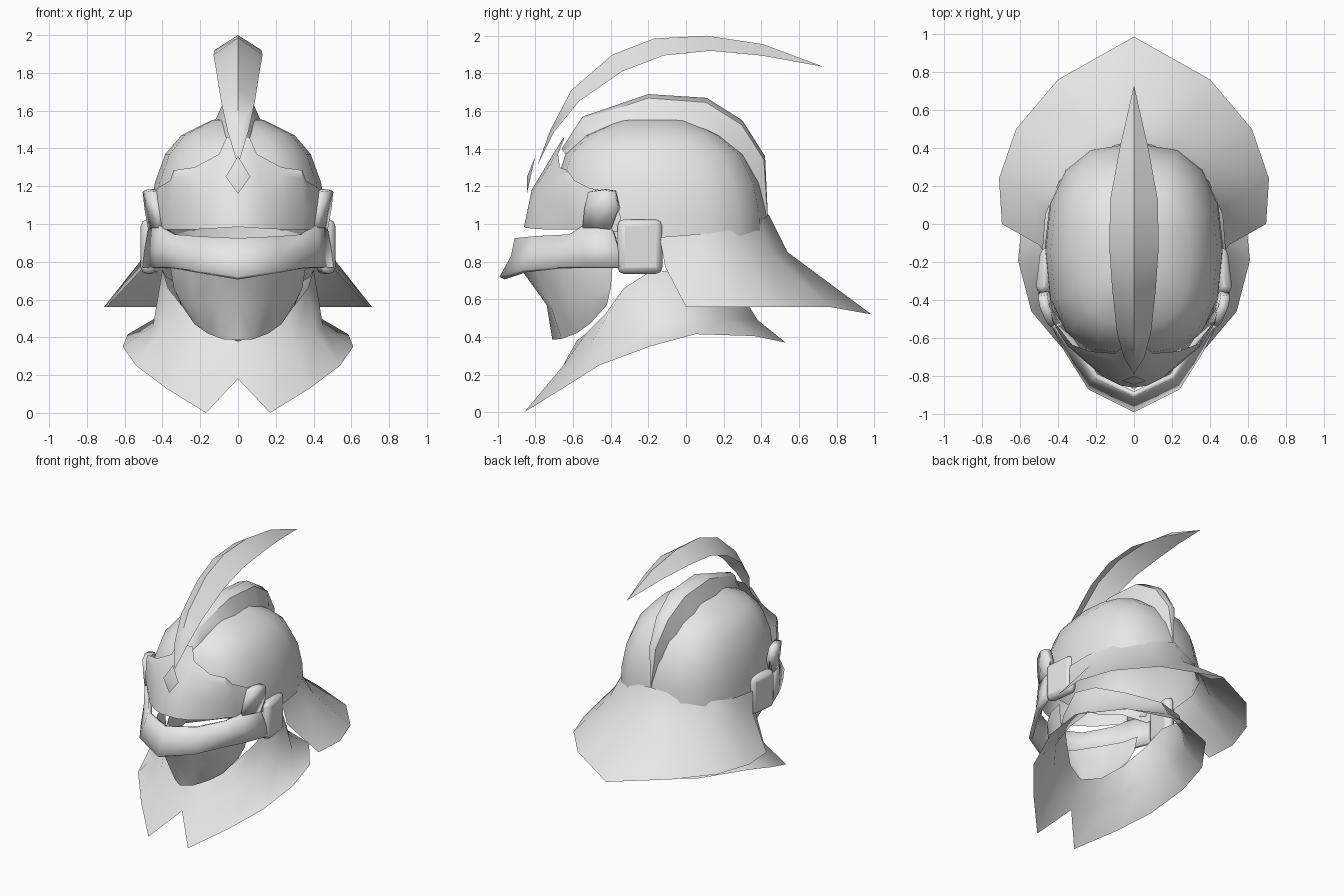
import bpy, bmesh, math
from mathutils import Vector

steel = bpy.data.materials.new("pale_steel")
steel.diffuse_color = (0.8, 0.8, 0.8, 1)


def finish(obj, angle=45):
    obj.data.materials.append(steel)
    bpy.ops.object.select_all(action='DESELECT')
    obj.select_set(True)
    bpy.context.view_layer.objects.active = obj
    bpy.ops.object.shade_smooth_by_angle(angle=math.radians(angle))


def sheet(name, columns, thickness=0.0, angle=45):
    """Skin neighbouring columns of points, mirrored across x = 0."""
    bm = bmesh.new()
    for side in (1, -1):
        grid = [[bm.verts.new((x * side, y, z)) for x, y, z in c] for c in columns]
        for a, b in zip(grid, grid[1:]):
            for i in range(min(len(a), len(b)) - 1):
                bm.faces.new((a[i], b[i], b[i + 1], a[i + 1]))
    bmesh.ops.remove_doubles(bm, verts=bm.verts, dist=0.0005)
    bmesh.ops.recalc_face_normals(bm, faces=bm.faces)
    # Open shells: point the normals away from the helmet centre
    score = sum(f.normal.dot(f.calc_center_median() - Vector((0, -0.2, 0.9)))
                * f.calc_area() for f in bm.faces)
    if score < 0:
        bmesh.ops.reverse_faces(bm, faces=bm.faces)
    mesh = bpy.data.meshes.new(name)
    bm.to_mesh(mesh)
    bm.free()
    obj = bpy.data.objects.new(name, mesh)
    bpy.context.collection.objects.link(obj)
    if thickness:
        mod = obj.modifiers.new("thickness", 'SOLIDIFY')
        mod.thickness = thickness
        mod.offset = -1
    finish(obj, angle)
    return obj


# Skull dome: squarish rings (z, front y, back y, half width), raised at the face
rings = [(0.92, -0.70, 0.43, 0.47), (1.06, -0.71, 0.425, 0.465), (1.22, -0.69, 0.39, 0.44),
         (1.37, -0.64, 0.31, 0.385), (1.47, -0.54, 0.19, 0.30), (1.55, -0.36, 0.03, 0.14),
         (1.57, -0.20, -0.20, 0.0)]
columns = []
for k in range(9):
    t = math.pi * k / 8
    s, c = math.sin(t), math.cos(t)
    column = []
    for z, front, back, width in rings:
        x = width * abs(s) ** 0.75 if 0 < k < 8 else 0
        y = (front + back) / 2 + (back - front) / 2 * math.copysign(abs(c) ** 0.85, c)
        if z < 1 and y < -0.4:
            z = 1.03
        column.append((x, y, z))
    columns.append(column)
sheet("skull_dome", columns)

# Lens-shaped comb over the crown: (outer y, outer z, inner y, inner z, half width)
comb = [(-0.66, 1.40, -0.64, 1.37, 0.0), (-0.55, 1.57, -0.53, 1.46, 0.07),
        (-0.20, 1.69, -0.20, 1.55, 0.12), (0.11, 1.67, 0.08, 1.51, 0.12),
        (0.30, 1.55, 0.25, 1.40, 0.09), (0.42, 1.36, 0.35, 1.25, 0.05),
        (0.435, 1.04, 0.42, 1.03, 0.0)]
sheet("crown_comb", [[(0, a, b), (w * 0.55, a * 0.9 + c * 0.1, b * 0.85 + d * 0.15), (w, c, d)]
                     for a, b, c, d, w in comb])

# Brow plate with stepped upper edge
sheet("brow_plate", [
    [(0, -0.86, 0.985), (0, -0.82, 1.18), (0, -0.70, 1.38), (0, -0.65, 1.46)],
    [(0.07, -0.85, 0.98), (0.07, -0.81, 1.18), (0.06, -0.70, 1.36), (0.06, -0.645, 1.46)],
    [(0.15, -0.81, 0.975), (0.14, -0.79, 1.16), (0.10, -0.72, 1.32), (0.10, -0.68, 1.37)],
    [(0.25, -0.73, 0.97), (0.24, -0.73, 1.13), (0.23, -0.70, 1.26), (0.23, -0.67, 1.30)],
    [(0.34, -0.62, 0.97), (0.35, -0.64, 1.10), (0.34, -0.645, 1.24), (0.34, -0.63, 1.285)],
    [(0.39, -0.56, 0.97), (0.39, -0.58, 1.08), (0.37, -0.59, 1.18), (0.36, -0.59, 1.23)],
    [(0.45, -0.44, 0.97), (0.45, -0.47, 1.06), (0.435, -0.50, 1.14), (0.425, -0.51, 1.19)],
    [(0.48, -0.33, 0.95), (0.475, -0.35, 1.05), (0.46, -0.38, 1.12), (0.45, -0.40, 1.17)]])

# Pointed visor band and the upright arms at its ends
sheet("visor_band", [
    [(0, -0.99, 0.72), (0, -0.93, 0.83), (0, -0.91, 0.925)],
    [(0.24, -0.87, 0.755), (0.23, -0.83, 0.84), (0.21, -0.81, 0.935)],
    [(0.36, -0.68, 0.77), (0.36, -0.65, 0.85), (0.34, -0.62, 0.945)],
    [(0.44, -0.53, 0.77), (0.43, -0.54, 0.86), (0.42, -0.55, 0.99)],
    [(0.505, -0.36, 0.77), (0.495, -0.36, 0.86), (0.475, -0.40, 0.98)]], 0.03)
sheet("visor_arms", [
    [(0.42, -0.55, 0.98), (0.44, -0.54, 1.08), (0.46, -0.52, 1.17)],
    [(0.46, -0.48, 0.98), (0.48, -0.46, 1.09), (0.495, -0.44, 1.18)],
    [(0.475, -0.40, 0.97), (0.495, -0.36, 1.08), (0.505, -0.38, 1.17)]], 0.05)

# Hollow chin guard
sheet("chin_guard", [
    [(0, -0.87, 0.75), (0, -0.74, 0.57), (0, -0.71, 0.385)],
    [(0.12, -0.80, 0.76), (0.12, -0.72, 0.57), (0.08, -0.66, 0.39)],
    [(0.25, -0.66, 0.78), (0.24, -0.62, 0.58), (0.16, -0.58, 0.42)],
    [(0.33, -0.52, 0.78), (0.31, -0.50, 0.60), (0.23, -0.51, 0.47)],
    [(0.36, -0.39, 0.78), (0.34, -0.40, 0.66), (0.30, -0.42, 0.57)]])

# Flared neck guard
sheet("neck_guard", [
    [(0, 0.44, 1.05), (0, 0.54, 0.85), (0, 0.985, 0.52)],
    [(0.20, 0.385, 1.01), (0.24, 0.46, 0.84), (0.40, 0.76, 0.56)],
    [(0.39, 0.23, 0.965), (0.43, 0.32, 0.82), (0.62, 0.50, 0.56)],
    [(0.465, 0.05, 0.945), (0.52, 0.13, 0.80), (0.71, 0.24, 0.56)],
    [(0.48, -0.14, 0.93), (0.50, -0.11, 0.77), (0.695, 0.0, 0.56)]])

# Notched throat collar
sheet("throat_collar", [
    [(0, -0.69, 0.18), (0, -0.63, 0.29), (0, -0.58, 0.38)],
    [(0.17, -0.86, 0.0), (0.15, -0.65, 0.25), (0.14, -0.53, 0.42)],
    [(0.38, -0.65, 0.13), (0.30, -0.52, 0.34), (0.26, -0.43, 0.52)],
    [(0.54, -0.46, 0.25), (0.41, -0.37, 0.42), (0.37, -0.33, 0.66)],
    [(0.61, -0.19, 0.35), (0.45, -0.17, 0.46), (0.40, -0.17, 0.76)],
    [(0.585, 0.05, 0.415), (0.44, 0.04, 0.50), (0.38, 0.03, 0.72)],
    [(0.36, 0.36, 0.405), (0.29, 0.22, 0.50), (0.25, 0.20, 0.65)],
    [(0, 0.53, 0.37), (0, 0.38, 0.49), (0, 0.30, 0.62)]])

# Swept plume: (ridge y, ridge z, edge y, edge z, half width)
plume = [(-0.79, 1.31, -0.79, 1.31, 0.0), (-0.72, 1.50, -0.70, 1.49, 0.055),
         (-0.61, 1.71, -0.57, 1.65, 0.09), (-0.39, 1.90, -0.34, 1.81, 0.115),
         (-0.17, 1.985, -0.12, 1.895, 0.13), (0.11, 2.0, 0.13, 1.92, 0.125),
         (0.41, 1.955, 0.40, 1.895, 0.075), (0.73, 1.835, 0.73, 1.835, 0.0)]
sheet("plume", [[(0, a, b), (w, c, d)] for a, b, c, d, w in plume], angle=60)

# Diamond plume holder on the brow
sheet("plume_holder", [[(0, -0.80, 1.36), (0, -0.80, 1.36)],
                       [(0, -0.845, 1.25), (0.065, -0.825, 1.25)],
                       [(0, -0.845, 1.16), (0, -0.845, 1.16)]])

# Rounded ear bosses
for side, label in ((1, "right"), (-1, "left")):
    bpy.ops.mesh.primitive_cube_add(size=1, location=(side * 0.465, -0.245, 0.88),
                                    rotation=(0, 0, side * 0.12))
    boss = bpy.context.object
    boss.name = label + "_ear_boss"
    boss.scale = (0.08, 0.24, 0.29)
    bpy.ops.object.transform_apply(location=False, rotation=False, scale=True)
    bev = boss.modifiers.new("rounding", 'BEVEL')
    bev.width = 0.035
    bev.segments = 2
    finish(boss)
